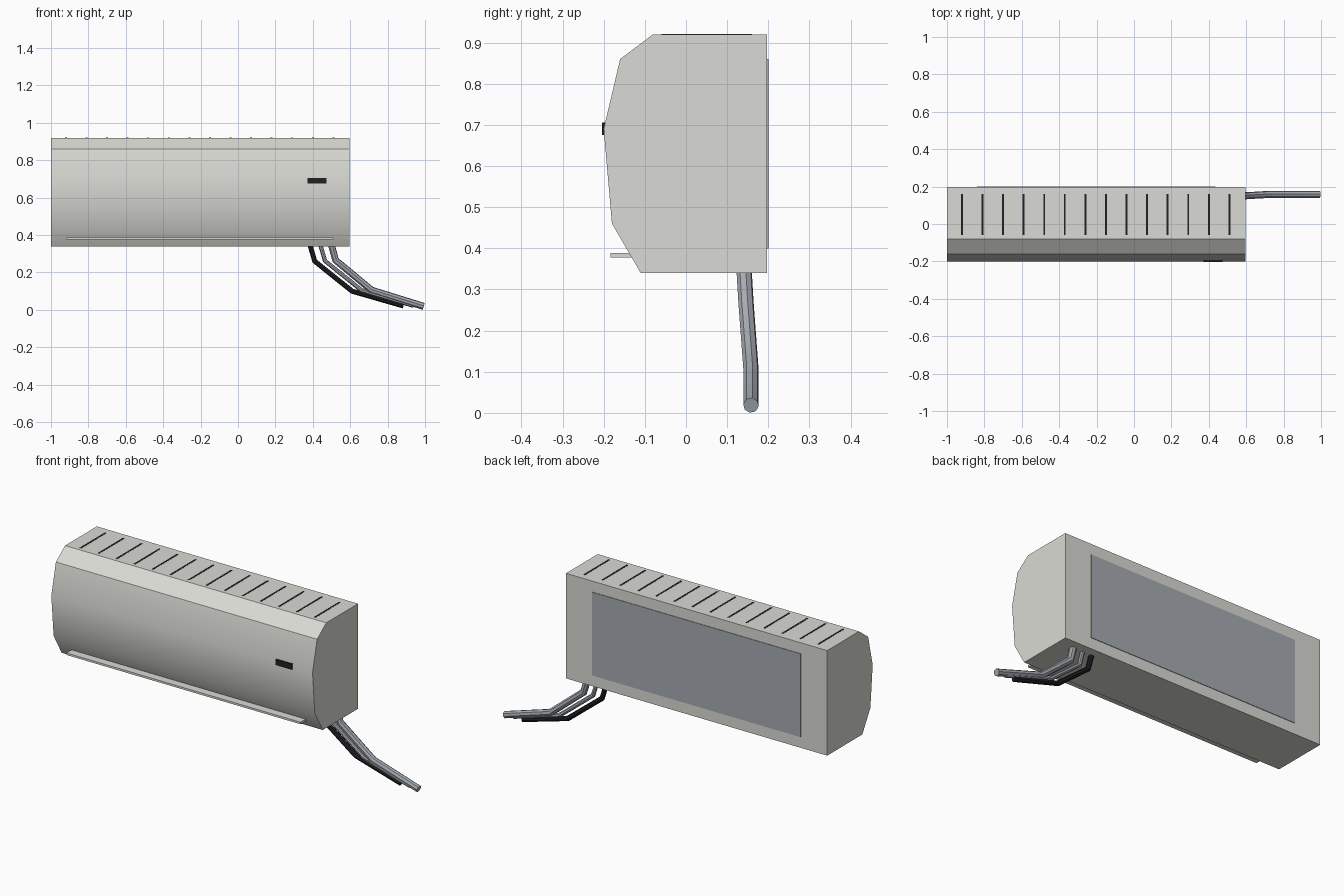
import bpy, bmesh, math

cube = bpy.data.objects.get("Cube")
if cube:
    bpy.data.objects.remove(cube, do_unlink=True)


def material(name, rgb, rough=0.5):
    m = bpy.data.materials.new(name)
    m.use_nodes = True
    m.diffuse_color = (*rgb, 1)
    bsdf = m.node_tree.nodes["Principled BSDF"]
    bsdf.inputs["Base Color"].default_value = (*rgb, 1)
    bsdf.inputs["Roughness"].default_value = rough
    return m


shell_white = material("warm_white_plastic", (0.70, 0.70, 0.66))
steel = material("blue_grey_metal", (0.38, 0.41, 0.45))
black = material("black_plastic", (0.015, 0.015, 0.017))


def finish(name, bm, mat):
    bmesh.ops.recalc_face_normals(bm, faces=bm.faces)
    mesh = bpy.data.meshes.new(name)
    bm.to_mesh(mesh)
    bm.free()
    mesh.materials.append(mat)
    obj = bpy.data.objects.new(name, mesh)
    bpy.context.collection.objects.link(obj)
    return obj


def smooth(obj, degrees):
    bpy.ops.object.select_all(action="DESELECT")
    obj.select_set(True)
    bpy.context.view_layer.objects.active = obj
    bpy.ops.object.shade_smooth_by_angle(angle=math.radians(degrees))


def box(name, x, y, z, mat):
    bm = bmesh.new()
    bmesh.ops.create_cube(bm, size=1)
    for v in bm.verts:
        v.co = [(lo + hi) / 2 + c * (hi - lo) for c, (lo, hi) in zip(v.co, (x, y, z))]
    return finish(name, bm, mat)


def pipe(name, path, radius, mat):
    curve = bpy.data.curves.new(name, "CURVE")
    curve.dimensions = "3D"
    curve.bevel_depth = radius
    curve.bevel_resolution = 2
    curve.use_fill_caps = True
    spline = curve.splines.new("POLY")
    spline.points.add(len(path) - 1)
    for point, co in zip(spline.points, path):
        point.co = (*co, 1)
    curve.materials.append(mat)
    obj = bpy.data.objects.new(name, curve)
    bpy.context.collection.objects.link(obj)
    bpy.ops.object.select_all(action="DESELECT")
    obj.select_set(True)
    bpy.context.view_layer.objects.active = obj
    bpy.ops.object.convert(target="MESH")
    smooth(bpy.context.object, 35)


# Housing: side profile (y, z) extruded along x
profile = [(0.197, 0.34), (0.197, 0.92), (-0.08, 0.92), (-0.16, 0.86),
           (-0.20, 0.69), (-0.18, 0.46), (-0.11, 0.34)]
bm = bmesh.new()
face = bm.faces.new([bm.verts.new((-1, y, z)) for y, z in profile])
grown = bmesh.ops.extrude_face_region(bm, geom=[face])["geom"]
bmesh.ops.translate(bm, vec=(1.595, 0, 0),
                    verts=[g for g in grown if isinstance(g, bmesh.types.BMVert)])
smooth(finish("housing", bm, shell_white), 30)

# Air outlet flap, display and wall plate
box("outlet_flap", (-0.92, 0.51), (-0.183, -0.10), (0.377, 0.388), shell_white)
box("display", (0.372, 0.472), (-0.204, -0.195), (0.675, 0.706), black)
box("wall_plate", (-0.84, 0.435), (0.19, 0.20), (0.40, 0.86), steel)

# Row of intake slots on top
for i in range(14):
    x = -0.92 + i * 0.11
    box(f"intake_slot_{i + 1}", (x - 0.005, x + 0.005), (-0.06, 0.16), (0.915, 0.921), black)

# Pipes leaving the underside: name, radius, material, (x, z) bends
pipes = [
    ("drain_hose", 0.014, black, [(0.37, 0.40), (0.41, 0.26), (0.61, 0.10), (0.885, 0.021)]),
    ("thin_pipe", 0.012, steel, [(0.425, 0.40), (0.465, 0.262), (0.66, 0.105), (0.94, 0.022)]),
    ("thick_pipe", 0.019, steel, [(0.485, 0.40), (0.522, 0.265), (0.715, 0.105), (0.993, 0.0185)]),
]
for name, radius, mat, bends in pipes:
    path = [(x, y, z) for (x, z), y in zip(bends, (0.138, 0.146, 0.158, 0.158))]
    pipe(name, path, radius, mat)
